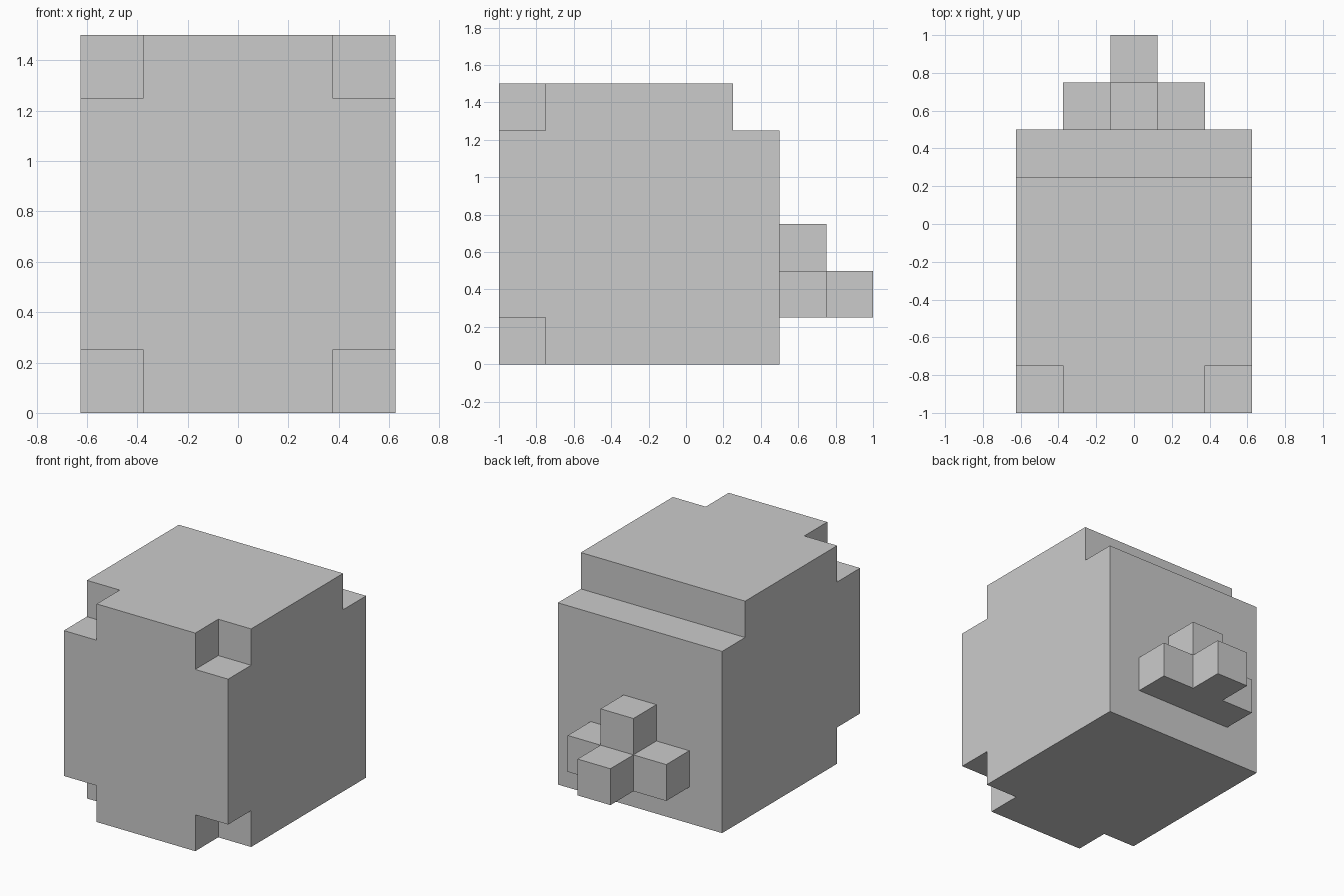
import bpy
import bmesh
from mathutils import Vector

if "Cube" in bpy.data.objects:
    bpy.data.objects.remove(bpy.data.objects["Cube"], do_unlink=True)

U = 0.25  # block unit

grey = bpy.data.materials.new("plain grey")
grey.use_nodes = True
colour = (0.6, 0.6, 0.6, 1)
grey.diffuse_color = colour
grey.node_tree.nodes["Principled BSDF"].inputs["Base Color"].default_value = colour


def box(name, low, high):
    """Box between two corners given in block units."""
    low, high = Vector(low) * U, Vector(high) * U
    bm = bmesh.new()
    bmesh.ops.create_cube(bm, size=1)
    bmesh.ops.scale(bm, vec=high - low, verts=bm.verts)
    bmesh.ops.translate(bm, vec=(low + high) / 2, verts=bm.verts)
    mesh = bpy.data.meshes.new(name)
    bm.to_mesh(mesh)
    bm.free()
    mesh.materials.append(grey)
    obj = bpy.data.objects.new(name, mesh)
    bpy.context.collection.objects.link(obj)
    return obj


def cut(target, cutter):
    cutter.hide_render = True
    cutter.hide_set(True)
    cutter.display_type = 'WIRE'
    mod = target.modifiers.new(cutter.name, 'BOOLEAN')
    mod.operation = 'DIFFERENCE'
    mod.solver = 'EXACT'
    mod.object = cutter
    bpy.context.view_layer.objects.active = target
    bpy.ops.object.modifier_apply(modifier=mod.name)
    bpy.data.objects.remove(cutter, do_unlink=True)


# Main body
body = box("body", (-2.5, -4, 0), (2.5, 2, 6))

# Notches in the four front corners
for side, x in (("right", -2.5), ("left", 2.5)):
    for level, z in (("lower", 0), ("upper", 6)):
        cut(body, box(f"{side}_{level}_notch", (x - 1, -5, z - 1), (x + 1, -3, z + 1)))

# Step along the upper back edge
cut(body, box("back_step", (-3, 1, 5), (3, 3, 7)))

# Stepped cluster of blocks on the back
box("tail_base", (-1.5, 2, 1), (1.5, 3, 2))
box("tail_top", (-0.5, 2, 2), (0.5, 3, 3))
box("tail_tip", (-0.5, 3, 1), (0.5, 4, 2))
